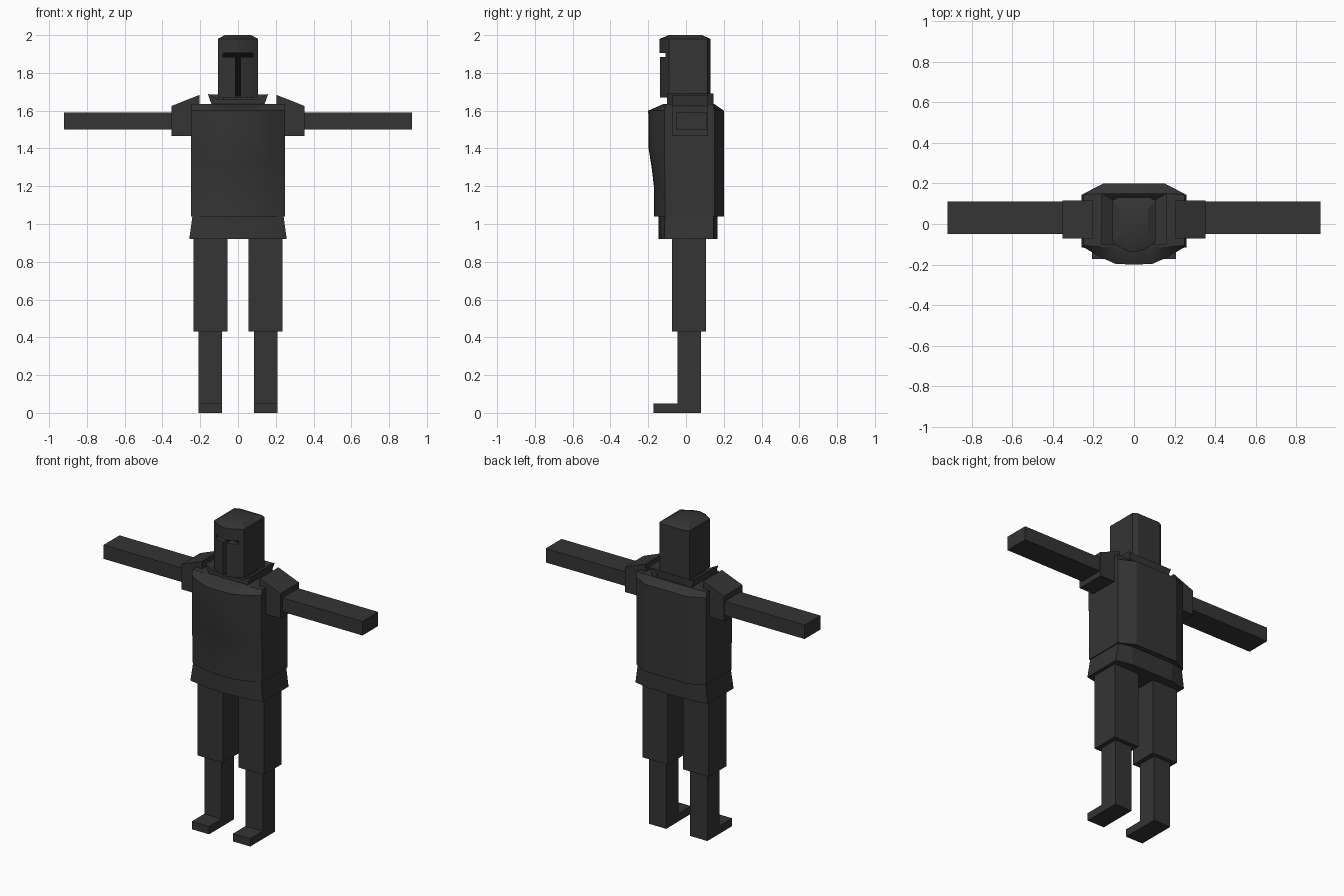
import bpy, bmesh, math

if "Cube" in bpy.data.objects:
    bpy.data.objects.remove(bpy.data.objects["Cube"])

dark = bpy.data.materials.new("dark_cloth")
dark.diffuse_color = (0.035, 0.035, 0.035, 1)
dark.use_nodes = True
dark.node_tree.nodes["Principled BSDF"].inputs["Base Color"].default_value = dark.diffuse_color
black = bpy.data.materials.new("slot_black")
black.diffuse_color = (0.003, 0.003, 0.003, 1)
black.use_nodes = True
black.node_tree.nodes["Principled BSDF"].inputs["Base Color"].default_value = black.diffuse_color


def finish(name, bm, mat=dark, smooth=False):
    bmesh.ops.recalc_face_normals(bm, faces=bm.faces)
    me = bpy.data.meshes.new(name)
    bm.to_mesh(me)
    bm.free()
    me.materials.append(mat)
    ob = bpy.data.objects.new(name, me)
    bpy.context.collection.objects.link(ob)
    if smooth:
        bpy.ops.object.select_all(action='DESELECT')
        ob.select_set(True)
        bpy.context.view_layer.objects.active = ob
        bpy.ops.object.shade_smooth_by_angle(angle=math.radians(24))
    return ob


def loft(name, rings, mat=dark, smooth=False):
    """Skin a list of equal-length point rings and cap both ends."""
    bm = bmesh.new()
    vs = [[bm.verts.new(p) for p in r] for r in rings]
    n = len(rings[0])
    for a, b in zip(vs, vs[1:]):
        for i in range(n):
            j = (i + 1) % n
            bm.faces.new((a[i], a[j], b[j], b[i]))
    bm.faces.new(vs[0])
    bm.faces.new(vs[-1])
    return finish(name, bm, mat, smooth)


def box(name, x, y, z, mat=dark):
    ring = lambda h: [(x[0], y[0], h), (x[1], y[0], h), (x[1], y[1], h), (x[0], y[1], h)]
    return loft(name, [ring(z[0]), ring(z[1])], mat)


def mirrored(half, z):
    """Full outline from the right half (front to back)."""
    pts = half + [(-x, y) for x, y in reversed(half) if x > 0]
    return [(x, y, z) for x, y in pts]


# Torso: (height, front centre, front side, back centre, back side)
def torso_ring(z, fc, fs, bc, bs, w=0.248):
    half = [(0, fc), (0.09, fc + 0.003), (0.17, fc + (fs - fc) * 0.45), (w, fs),
            (w, bs), (0.15, bc), (0, bc)]
    return mirrored(half, z)


loft("torso", [torso_ring(*r) for r in [
    (1.04, -0.17, -0.11, 0.20, 0.15), (1.2, -0.17, -0.11, 0.20, 0.15),
    (1.3, -0.182, -0.113, 0.20, 0.15), (1.4, -0.198, -0.115, 0.20, 0.15),
    (1.6, -0.20, -0.115, 0.20, 0.15), (1.635, -0.12, -0.105, 0.15, 0.145)]], smooth=True)

# Flared skirt
loft("skirt", [torso_ring(0.92, -0.145, -0.115, 0.166, 0.145, 0.258),
               torso_ring(1.05, -0.145, -0.11, 0.166, 0.145, 0.24)])

# Neck and flared collar: two side flaps and a back flap
box("neck", (-0.08, 0.08), (-0.07, 0.1), (1.6, 1.69))
for s in (-1, 1):
    side = [(0.10, 1.62), (0.135, 1.62), (0.16, 1.69), (0.105, 1.66)]
    loft("collar_side", [[(s * x, y, z) for x, z in side] for y in (-0.10, 0.145)])
loft("collar_back", [[(s * 0.135, 0.10, 1.62), (s * 0.135, 0.14, 1.62),
                      (s * 0.15, 0.145, 1.685), (s * 0.15, 0.12, 1.66)] for s in (-1, 1)])
box("collar_front", (-0.11, 0.11), (-0.10, -0.06), (1.62, 1.66))

# Helmet with a T-shaped slot
head_half = [(0, -0.14), (0.05, -0.127), (0.107, -0.09), (0.107, 0.115), (0.08, 0.13), (0, 0.13)]
head = loft("helmet", [mirrored(head_half, 1.67), mirrored(head_half, 1.98),
                       mirrored([(x * 0.65, y * 0.65) for x, y in head_half], 2.0)], smooth=True)
for i, (x, z) in enumerate([(0.08, (1.884, 1.905)), (0.012, (1.64, 1.895))]):
    cut = box("slot_cutter", (-x, x), (-0.2, -0.085 - 0.001 * i), z, black)
    cut.hide_render = True
    cut.hide_viewport = True
    mod = head.modifiers.new("slot", 'BOOLEAN')
    mod.operation = 'DIFFERENCE'
    mod.solver = 'EXACT'
    mod.object = cut
# dark lining behind the slot
box("slot_lining_bar", (-0.08, 0.08), (-0.088, -0.084), (1.884, 1.905), black)
box("slot_lining_stem", (-0.012, 0.012), (-0.089, -0.084), (1.675, 1.89), black)

# Arms and legs, both sides
for s, side in ((-1, "left"), (1, "right")):
    def limb(name, x, y, z):
        box(side + "_" + name, (s * x[0], s * x[1]), y, z)
    pad = [(0.2, 1.465), (0.352, 1.465), (0.352, 1.625), (0.205, 1.683)]
    loft(side + "_shoulder", [[(s * x, y, z) for x, z in pad] for y in (-0.072, 0.117)])
    limb("arm", (0.3, 0.92), (-0.05, 0.11), (1.5, 1.59))
    limb("thigh", (0.055, 0.236), (-0.075, 0.107), (0.43, 0.94))
    limb("shin", (0.085, 0.208), (-0.045, 0.08), (0, 0.45))
    limb("foot", (0.085, 0.208), (-0.172, -0.045), (0, 0.05))
